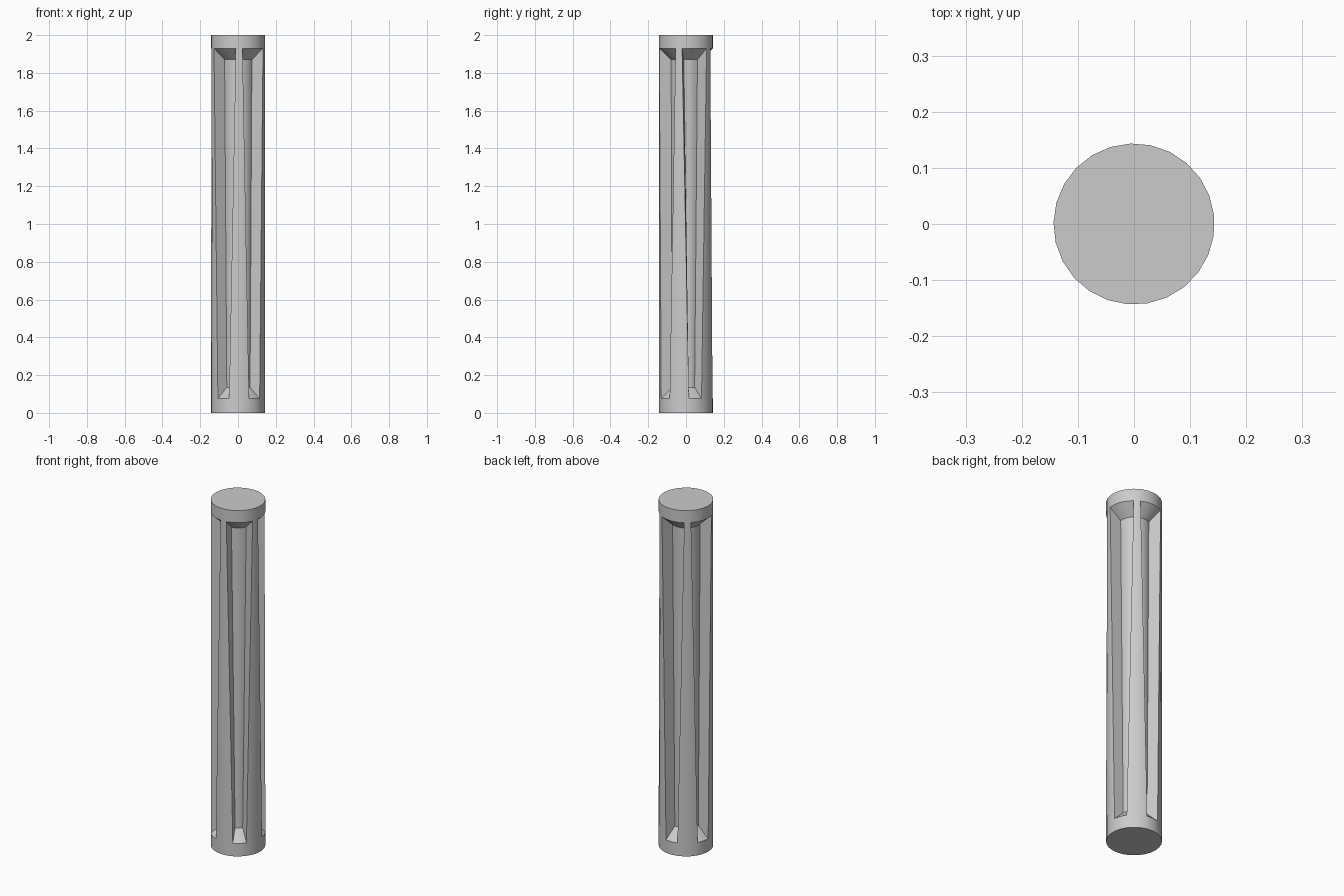
import bpy, bmesh
from math import radians, cos, sin, pi

if "Cube" in bpy.data.objects:
    bpy.data.objects.remove(bpy.data.objects["Cube"])

R_OUT, R_IN, SIDES, RIBS = 0.1435, 0.08, 25, 5
SEG = 2 * pi / SIDES
PHASE = radians(20.5)          # middle of one groove

bm = bmesh.new()

def point(a, r, z):
    # place on a 25-sided outline with a corner at each groove middle
    d = a % SEG - SEG / 2
    r *= cos(SEG / 2) / cos(d)
    return bm.verts.new((r * cos(a + PHASE), r * sin(a + PHASE), z))

# column angles: grooves are wide at the top and narrow at the bottom
top, low, is_groove = [], [], []
for s in range(RIBS):
    c = s * 5 * SEG
    for i in range(4):
        top.append(c + (i - 2) * SEG)
        low.append(c + (i - 2) * SEG / 2)
        is_groove.append(True)
    for i in range(3):
        top.append(c + (2 + i / 3) * SEG)
        low.append(c + (1 + i) * SEG)
        is_groove.append(False)
N = len(top)

def ring(angles, r, z):
    return [point(a, r, z) for a in angles]

base, lip_low = ring(low, R_OUT, 0), ring(low, R_OUT, 0.075)
lip_top, crown = ring(top, R_OUT, 1.93), ring(top, R_OUT, 2)
core_low, core_top = ring(low, R_IN, 0.135), ring(top, R_IN, 1.87)

def strip(a, b, i):
    j = (i + 1) % N
    bm.faces.new((a[i], a[j], b[j], b[i]))

for i in range(N):
    # end collars
    strip(base, lip_low, i)
    strip(lip_top, crown, i)
    if is_groove[i]:
        # sloped groove ends and the recessed core
        strip(lip_low, core_low, i)
        strip(core_low, core_top, i)
        strip(core_top, lip_top, i)
    else:
        # rib face
        strip(lip_low, lip_top, i)
    # groove side walls
    if is_groove[i] != is_groove[i - 1]:
        bm.faces.new((lip_low[i], core_low[i], core_top[i], lip_top[i]))
bm.faces.new(base[::-1])
bm.faces.new(crown)

bmesh.ops.remove_doubles(bm, verts=bm.verts[:], dist=1e-5)
bmesh.ops.recalc_face_normals(bm, faces=bm.faces[:])
mesh = bpy.data.meshes.new("fluted_column")
bm.to_mesh(mesh)
bm.free()
column = bpy.data.objects.new("fluted_column", mesh)
bpy.context.collection.objects.link(column)
bpy.context.view_layer.objects.active = column
column.select_set(True)
bpy.ops.object.shade_smooth_by_angle(angle=radians(30))
